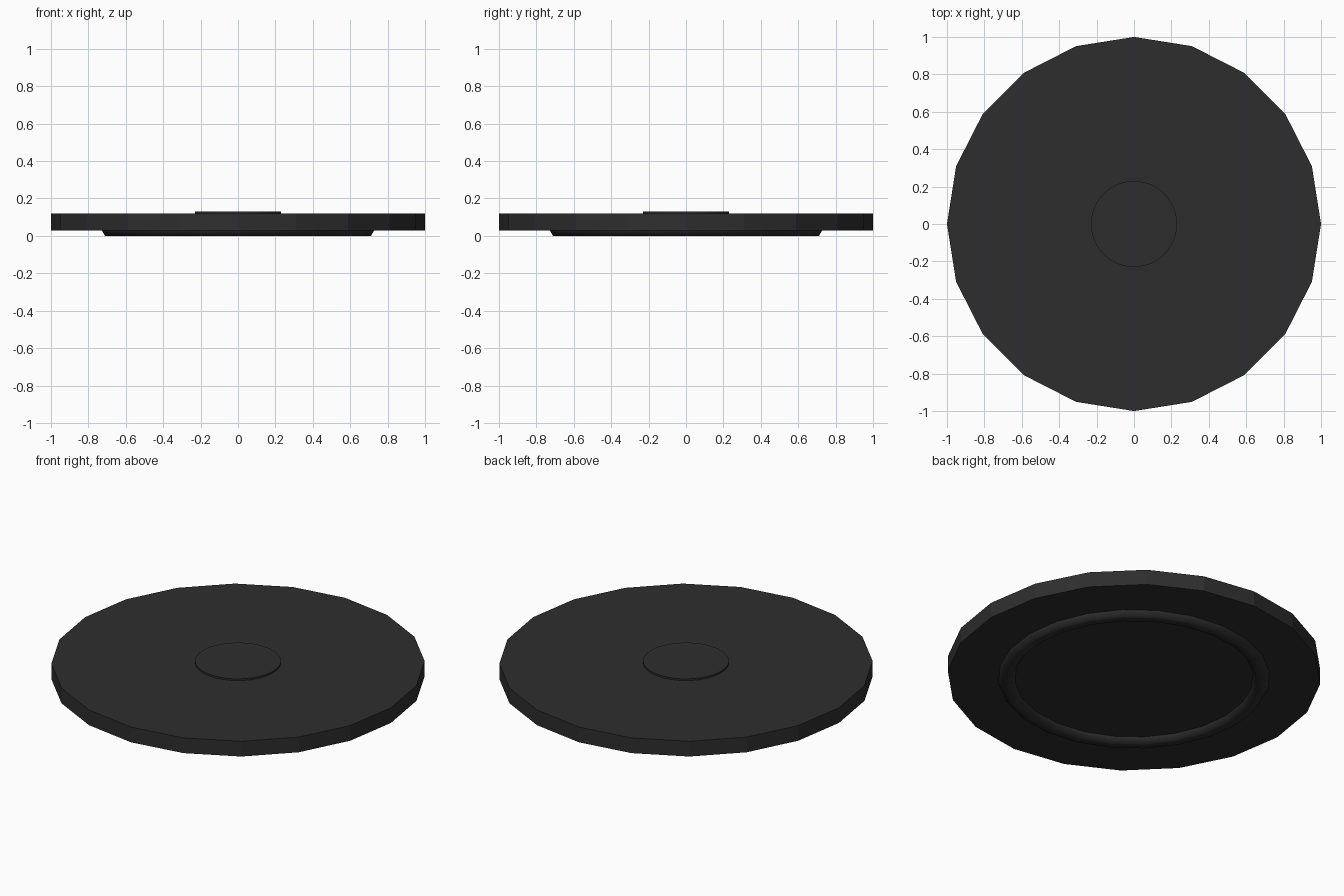
import bpy
import math

if "Cube" in bpy.data.objects:
    bpy.data.objects.remove(bpy.data.objects["Cube"])

# One dark charcoal colour for the whole model
charcoal = bpy.data.materials.new("charcoal")
charcoal.diffuse_color = (0.027, 0.027, 0.027, 1.0)
charcoal.use_nodes = True
charcoal.node_tree.nodes["Principled BSDF"].inputs["Base Color"].default_value = charcoal.diffuse_color


def finish(name, smooth_angle=None):
    obj = bpy.context.object
    obj.name = name
    obj.data.materials.clear()
    obj.data.materials.append(charcoal)
    if smooth_angle is not None:
        bpy.ops.object.shade_smooth_by_angle(angle=math.radians(smooth_angle))
    return obj


def disc(name, radius, z0, z1, sides, smooth_angle=None):
    bpy.ops.mesh.primitive_cylinder_add(
        vertices=sides, radius=radius, depth=z1 - z0,
        location=(0, 0, (z0 + z1) / 2))
    return finish(name, smooth_angle)


# Main plate: flat-sided, twenty edges
disc("plate", 1.0, 0.03, 0.12, 20)

# Thin round button on the top centre
disc("centre_button", 0.23, 0.11, 0.13, 48, 30)

# Foot ring: hexagonal cross-section, half sunk into the underside
minor = 0.054
bpy.ops.mesh.primitive_torus_add(
    major_radius=0.684, minor_radius=minor,
    major_segments=24, minor_segments=6,
    location=(0, 0, minor * math.sin(math.radians(60))))
finish("foot_ring", 65)
